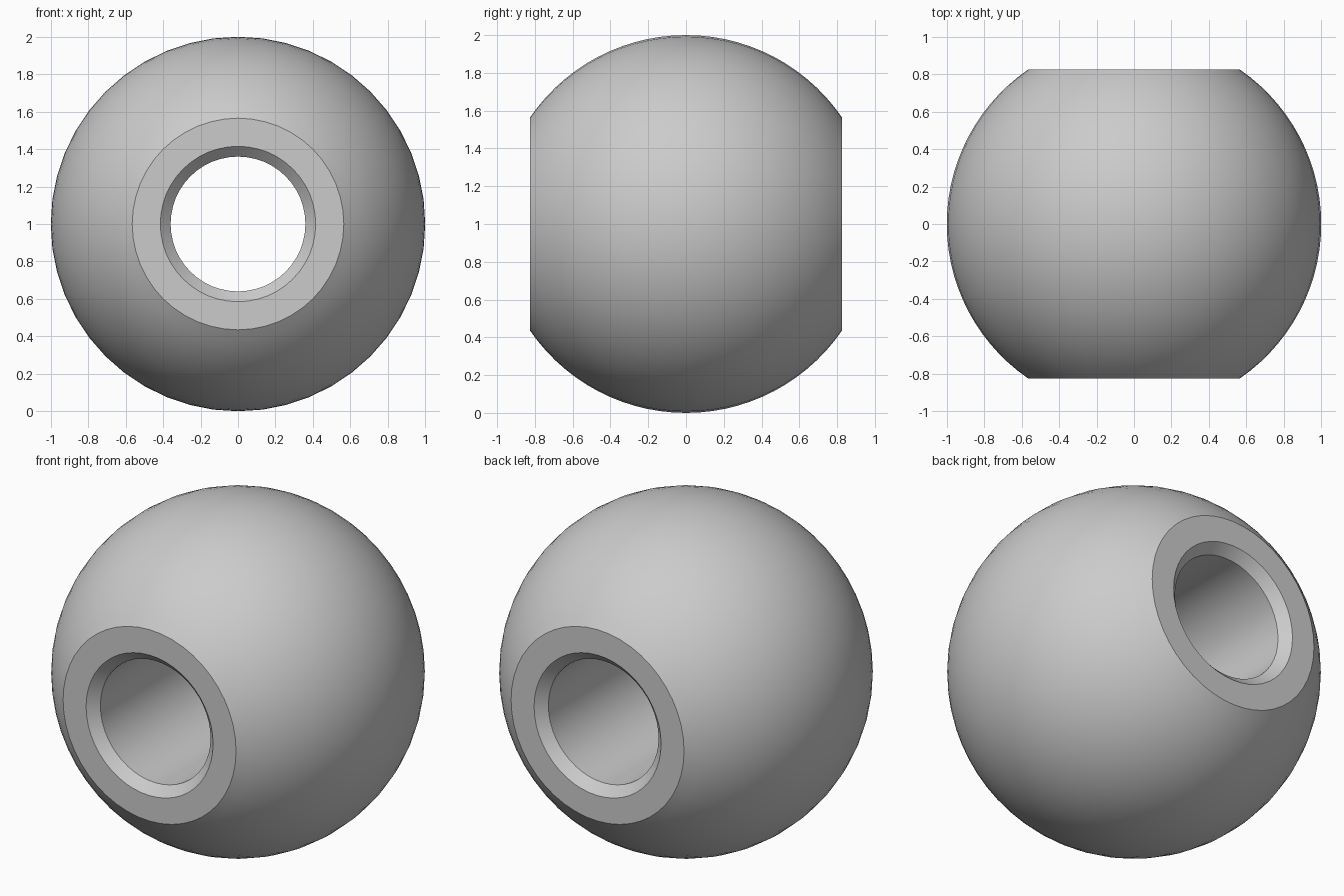
import bpy
import bmesh
import math
from mathutils import Matrix, Vector

cube = bpy.data.objects.get("Cube")
if cube:
    bpy.data.objects.remove(cube, do_unlink=True)

RADIUS = 1.0
FLAT = 0.825      # distance of each flat end from the centre
BORE = 0.36       # radius of the through hole
CHAMFER = 0.055   # 45 degree bevel at both mouths of the hole
SEGMENTS = 48
ARC_STEPS = 28

# Plain grey material
grey = bpy.data.materials.new("plain grey")
grey.use_nodes = True
colour = (0.6, 0.6, 0.6, 1)
grey.diffuse_color = colour
grey.node_tree.nodes["Principled BSDF"].inputs["Base Color"].default_value = colour

# Closed half section as (distance along axis, radius): bore, chamfers and ball arc
limit = math.asin(FLAT / RADIUS)
section = [(FLAT, BORE + CHAMFER), (FLAT - CHAMFER, BORE),
           (CHAMFER - FLAT, BORE), (-FLAT, BORE + CHAMFER)]
for i in range(ARC_STEPS + 1):
    a = -limit + 2 * limit * i / ARC_STEPS
    section.append((RADIUS * math.sin(a), RADIUS * math.cos(a)))

# Turn the section around the y axis
bm = bmesh.new()
verts = [bm.verts.new((0, y, r)) for y, r in section]
edges = [bm.edges.new((v, verts[(i + 1) % len(verts)])) for i, v in enumerate(verts)]
bmesh.ops.spin(bm, geom=verts + edges, cent=Vector(), axis=Vector((0, 1, 0)),
               angle=2 * math.pi, steps=SEGMENTS, use_merge=True)
bmesh.ops.remove_doubles(bm, verts=bm.verts, dist=0.0001)
bmesh.ops.recalc_face_normals(bm, faces=bm.faces)

mesh = bpy.data.meshes.new("bored_ball")
bm.to_mesh(mesh)
bm.free()
mesh.materials.append(grey)
mesh.transform(Matrix.Translation((0, 0, RADIUS)))
ball = bpy.data.objects.new("bored_ball", mesh)
bpy.context.collection.objects.link(ball)

# Smooth ball and bore, crisp rims
bpy.ops.object.select_all(action="DESELECT")
ball.select_set(True)
bpy.context.view_layer.objects.active = ball
bpy.ops.object.shade_smooth_by_angle(angle=math.radians(30))
